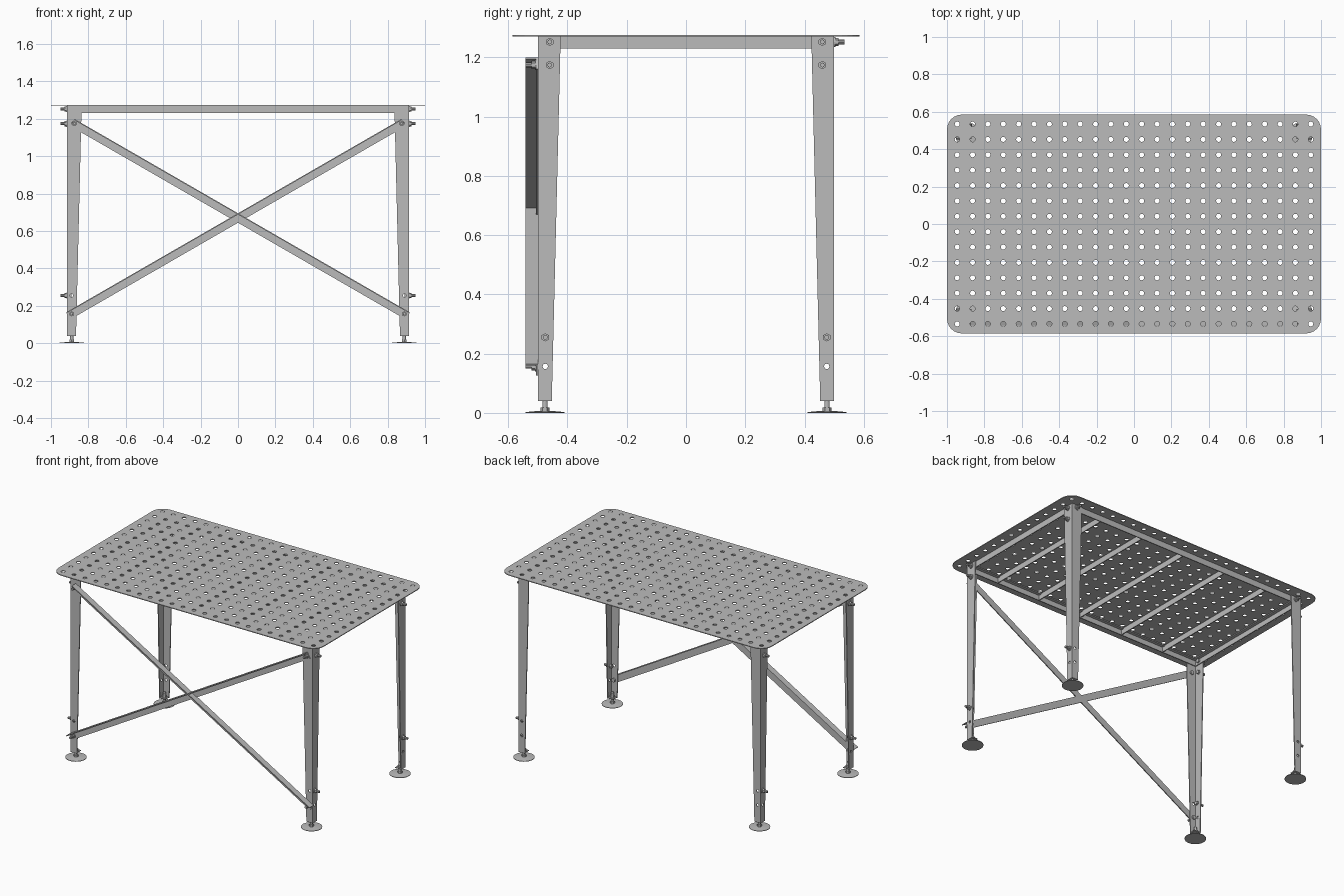
import bpy, bmesh, math
from mathutils import Matrix, Vector

cube = bpy.data.objects.get("Cube")
if cube:
    bpy.data.objects.remove(cube, do_unlink=True)

steel = bpy.data.materials.new("brushed_steel_grey")
steel.use_nodes = True
GREY = (0.5, 0.5, 0.5, 1)
steel.diffuse_color = GREY
steel.node_tree.nodes["Principled BSDF"].inputs["Base Color"].default_value = GREY

TOP = 1.27          # underside of the table top
SHEET = 0.006       # metal thickness
PITCH = 0.0822      # perforation spacing


def finish(name, bm):
    """Turn a bmesh into a steel object."""
    bmesh.ops.recalc_face_normals(bm, faces=bm.faces)
    mesh = bpy.data.meshes.new(name)
    bm.to_mesh(mesh)
    bm.free()
    mesh.materials.append(steel)
    obj = bpy.data.objects.new(name, mesh)
    bpy.context.collection.objects.link(obj)
    return obj


def loft(name, start, end):
    """Closed solid between two matching outlines."""
    bm = bmesh.new()
    a = [bm.verts.new(p) for p in start]
    b = [bm.verts.new(p) for p in end]
    bm.faces.new(a)
    bm.faces.new(b)
    for i in range(len(a)):
        j = (i + 1) % len(a)
        bm.faces.new((a[i], a[j], b[j], b[i]))
    return finish(name, bm)


def angle(w, h, t=SHEET):
    """Outline of an L section with its corner at the origin."""
    return [(0, 0), (w, 0), (w, t), (t, t), (t, h), (0, h)]


def rod(bm, start, direction, length, radius, sides, tip=None):
    d = Vector(direction).normalized()
    matrix = Matrix.Translation(Vector(start) + d * length / 2)
    matrix = matrix @ d.to_track_quat('Z', 'Y').to_matrix().to_4x4()
    bmesh.ops.create_cone(bm, cap_ends=True, segments=sides, radius1=radius,
                          radius2=radius if tip is None else tip,
                          depth=length, matrix=matrix)


def cut_holes(obj, holes, radius):
    """Drill a list of (centre, direction) holes through the object."""
    bm = bmesh.new()
    for centre, d in holes:
        rod(bm, Vector(centre) - Vector(d) * 0.025, d, 0.05, radius, 12)
    cutter = finish("hole_cutter", bm)
    cutter.hide_render = True
    mod = obj.modifiers.new("holes", 'BOOLEAN')
    mod.object = cutter
    mod.operation = 'DIFFERENCE'
    mod.solver = 'EXACT'
    graph = bpy.context.evaluated_depsgraph_get()
    drilled = bpy.data.meshes.new_from_object(obj.evaluated_get(graph))
    obj.modifiers.clear()
    obj.data = drilled
    bpy.data.objects.remove(cutter, do_unlink=True)


def bolt(name, pos, out):
    """Bolt through a leg: washer, nut and thread outside, head inside."""
    p, d = Vector(pos), Vector(out)
    bm = bmesh.new()
    rod(bm, p, d, 0.004, 0.017, 16)
    rod(bm, p + d * 0.004, d, 0.011, 0.014, 6)
    rod(bm, p - d * 0.01, d, 0.045, 0.008, 10)
    rod(bm, p - d * 0.022, d, 0.012, 0.014, 6)
    finish(name, bm)


# Perforated table top with rounded corners
HX, HY, R = 1.0, 0.585, 0.08
outline = []
for k, (sx, sy) in enumerate([(1, 1), (-1, 1), (-1, -1), (1, -1)]):
    for i in range(7):
        a = math.radians(90 * k + 15 * i)
        outline.append((sx * (HX - R) + R * math.cos(a),
                        sy * (HY - R) + R * math.sin(a)))
table_top = loft("table_top", [(x, y, TOP) for x, y in outline],
                 [(x, y, TOP + 0.005) for x, y in outline])
cut_holes(table_top, [(((i - 11.5) * PITCH, (j - 6.5) * PITCH, TOP), (0, 0, 1))
                      for i in range(24) for j in range(14)], 0.0135)

# Edge rails and cross joists under the top
for s, side in ((-1, "front"), (1, "back")):
    sec = [(s * (0.494 - u), TOP - v) for u, v in angle(0.028, 0.04)]
    loft(side + "_rail", [(-0.905, y, z) for y, z in sec],
         [(0.905, y, z) for y, z in sec])
for s, side in ((-1, "right"), (1, "left")):
    sec = [(s * (0.907 - u), TOP - v) for u, v in angle(0.028, 0.04)]
    loft(side + "_rail", [(x, -0.488, z) for x, z in sec],
         [(x, 0.488, z) for x, z in sec])
for k in range(-2, 3):
    sec = [(k * 4 * PITCH + 0.02 - u, TOP - v) for u, v in angle(0.04, 0.038)]
    loft("cross_joist", [(x, -0.488, z) for x, z in sec],
         [(x, 0.488, z) for x, z in sec])

# Tapered angle legs, feet and their bolts
for sx in (-1, 1):
    for sy in (-1, 1):
        tag = ("front_" if sy < 0 else "back_") + ("left_" if sx > 0 else "right_")

        def ring(w, z):
            return [(sx * (0.913 - u), sy * (0.5 - v), z) for u, v in angle(w, w)]
        leg = loft(tag + "leg", ring(0.047, 0.04), ring(0.077, TOP))
        across, along = (sx, 0, 0), (0, sy, 0)
        cut_holes(leg, [((sx * 0.89, sy * 0.5, 0.157), along),
                        ((sx * 0.89, sy * 0.5, 0.255), along),
                        ((sx * 0.875, sy * 0.5, 1.252), along),
                        ((sx * 0.913, sy * 0.475, 0.157), across)], 0.009)

        # Base tab closing the bottom of the leg
        tab = [(0.909, 0.496), (0.868, 0.496), (0.868, 0.455), (0.909, 0.455)]
        loft(tag + "base_tab", [(sx * x, sy * y, 0.041) for x, y in tab],
             [(sx * x, sy * y, 0.047) for x, y in tab])

        # Levelling foot
        bm = bmesh.new()
        up = (0, 0, 1)
        x, y = sx * 0.889, sy * 0.476
        rod(bm, (x, y, 0), up, 0.003, 0.066, 32)
        rod(bm, (x, y, 0.003), up, 0.004, 0.064, 32, 0.02)
        rod(bm, (x, y, 0.005), up, 0.014, 0.015, 6)
        rod(bm, (x, y, 0.005), up, 0.075, 0.009, 12)
        rod(bm, (x, y, 0.047), up, 0.012, 0.014, 6)
        finish(tag + "foot", bm)

        for y, z in ((0.46, 1.252), (0.46, 1.174), (0.475, 0.255)):
            bolt(tag + "side_bolt", (sx * 0.913, sy * y, z), across)
        if sy > 0:
            bolt(tag + "rail_bolt", (sx * 0.875, 0.5, 1.252), along)
        else:
            bolt(tag + "upper_brace_bolt", (sx * 0.875, -0.506, 1.174), along)
            bolt(tag + "lower_brace_bolt", (sx * 0.889, -0.506, 0.157), along)

# Crossed front braces: angle bars with the flange along the upper edge
for s, name in ((1, "falling_brace"), (-1, "rising_brace")):
    high = Vector((-0.875 * s, 0, 1.174))
    low = Vector((0.889 * s, 0, 0.157))
    run = (low - high).normalized()
    normal = Vector((-run.z * s, 0, run.x * s))
    sec = [normal * (0.022 - v) + Vector((0, -0.5 - u, 0))
           for u, v in angle(0.042, 0.044)]
    loft(name, [high - run * 0.012 + p for p in sec],
         [low + run * 0.022 + p for p in sec])
